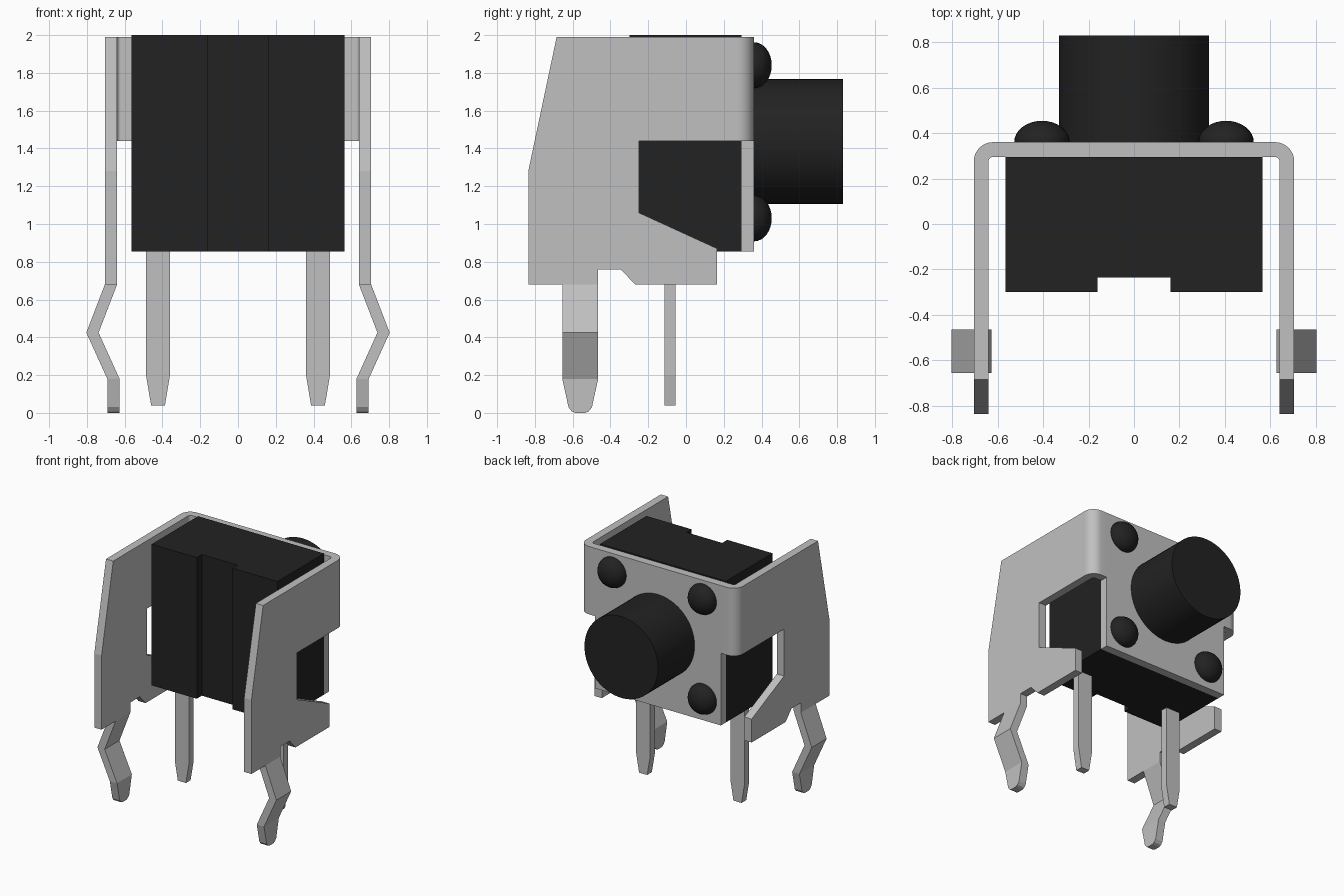
import bpy
import bmesh
import math
from mathutils import Matrix, Vector

cube = bpy.data.objects.get("Cube")
if cube:
    bpy.data.objects.remove(cube, do_unlink=True)


def material(name, rgb):
    m = bpy.data.materials.new(name)
    m.use_nodes = True
    m.diffuse_color = (*rgb, 1)
    m.node_tree.nodes["Principled BSDF"].inputs["Base Color"].default_value = (*rgb, 1)
    return m


BLACK = material("black plastic", (0.016, 0.016, 0.016))
METAL = material("grey metal", (0.53, 0.53, 0.53))


def finish(name, bm, mat, mirror=False, smooth=False):
    """Turn a bmesh into an object, optionally mirrored across x."""
    bmesh.ops.recalc_face_normals(bm, faces=bm.faces)
    mesh = bpy.data.meshes.new(name)
    bm.to_mesh(mesh)
    bm.free()
    mesh.materials.append(mat)
    obj = bpy.data.objects.new(name, mesh)
    bpy.context.collection.objects.link(obj)
    if smooth:
        bpy.ops.object.select_all(action="DESELECT")
        obj.select_set(True)
        bpy.context.view_layer.objects.active = obj
        bpy.ops.object.shade_smooth_by_angle(angle=math.radians(35))
    if mirror:
        mod = obj.modifiers.new("Mirror", "MIRROR")
        mod.use_mirror_merge = False
    return obj


def prism(name, points, axis, lo, hi, mat, **options):
    """Extrude a flat outline along one axis from lo to hi."""
    bm = bmesh.new()
    verts = []
    for point in points:
        co = list(point)
        co.insert(axis, lo)
        verts.append(bm.verts.new(co))
    face = bm.faces.new(verts)
    side = bmesh.ops.extrude_face_region(bm, geom=[face])
    shift = Vector((0, 0, 0))
    shift[axis] = hi - lo
    moved = [g for g in side["geom"] if isinstance(g, bmesh.types.BMVert)]
    bmesh.ops.translate(bm, verts=moved, vec=shift)
    return finish(name, bm, mat, **options)


X, Y, Z = 0, 1, 2
WALL_IN, WALL_OUT = 0.64, 0.705
PLATE_IN, PLATE_OUT = 0.295, 0.36
HALF = 0.565
BEND = 0.085

# Housing with a vertical groove down the front
prism("housing", [(-HALF, -0.3), (-0.16, -0.3), (-0.16, -0.235), (0.16, -0.235),
                  (0.16, -0.3), (HALF, -0.3), (HALF, PLATE_IN), (-HALF, PLATE_IN)],
      Z, 0.855, 2.0, BLACK)

# Bracket: back plate, rounded corners and side walls
prism("back_plate", [(-HALF, 0.855), (HALF, 0.855), (HALF, 1.99), (-HALF, 1.99)],
      Y, PLATE_IN, PLATE_OUT, METAL)


def arc(radius, steps=10):
    cx, cy = WALL_OUT - BEND, PLATE_OUT - BEND
    angles = [math.pi / 2 * i / steps for i in range(steps + 1)]
    return [(cx + radius * math.cos(a), cy + radius * math.sin(a)) for a in angles]


corner = arc(BEND) + [(HALF, PLATE_OUT), (HALF, PLATE_IN)] + arc(BEND - 0.065)[::-1]
prism("bracket_corner", corner, Z, 1.44, 1.99, METAL, mirror=True, smooth=True)

wall_end = PLATE_OUT - BEND
prism("side_wall", [(-0.835, 0.68), (-0.835, 1.28), (-0.685, 1.99), (wall_end, 1.99),
                    (wall_end, 1.44), (-0.25, 1.44), (-0.25, 1.06), (0.165, 0.87),
                    (0.165, 0.68), (-0.27, 0.68), (-0.345, 0.76), (-0.465, 0.76),
                    (-0.465, 0.68)],
      X, WALL_IN, WALL_OUT, METAL, mirror=True)

# Kinked mounting legs, lofted through rows of (height, outer x, half width)
bm = bmesh.new()
previous = None
for z, x, w in [(0.68, WALL_OUT, 0.095), (0.425, 0.803, 0.095), (0.18, 0.692, 0.095),
                (0.03, 0.692, 0.062), (0.008, 0.692, 0.045), (0, 0.692, 0.025)]:
    ring = [bm.verts.new((x - dx, -0.56 + dy, z))
            for dx, dy in [(0, -w), (0, w), (0.065, w), (0.065, -w)]]
    if previous is None:
        bm.faces.new(ring)
    else:
        for i in range(4):
            j = (i + 1) % 4
            bm.faces.new((previous[i], previous[j], ring[j], ring[i]))
    previous = ring
bm.faces.new(previous)
finish("mounting_leg", bm, METAL, mirror=True)

# Straight contact pins with tapered ends
prism("contact_pin", [(0.36, 0.87), (0.36, 0.2), (0.387, 0.04), (0.46, 0.04),
                      (0.487, 0.2), (0.487, 0.87)],
      Y, -0.115, -0.055, METAL, mirror=True)

# Round push button
bm = bmesh.new()
turn = Matrix.Rotation(math.pi / 2, 4, "X")
bmesh.ops.create_cone(bm, cap_ends=True, segments=64, radius1=0.33, radius2=0.33,
                      depth=0.47,
                      matrix=Matrix.Translation((0, PLATE_OUT + 0.235, 1.437)) @ turn)
finish("push_button", bm, BLACK, smooth=True)

# Domed rivets in the four plate corners
for label, z in (("upper", 1.84), ("lower", 1.03)):
    bm = bmesh.new()
    place = Matrix.Translation((0.405, PLATE_OUT, z)) @ Matrix.Diagonal((0.122, 0.094, 0.122, 1))
    bmesh.ops.create_uvsphere(bm, u_segments=32, v_segments=16, radius=1,
                              matrix=place @ turn)
    bmesh.ops.bisect_plane(bm, geom=bm.verts[:] + bm.edges[:] + bm.faces[:],
                           plane_co=(0, PLATE_OUT - 0.005, 0), plane_no=(0, 1, 0),
                           clear_inner=True)
    finish(label + "_rivet", bm, BLACK, mirror=True, smooth=True)
